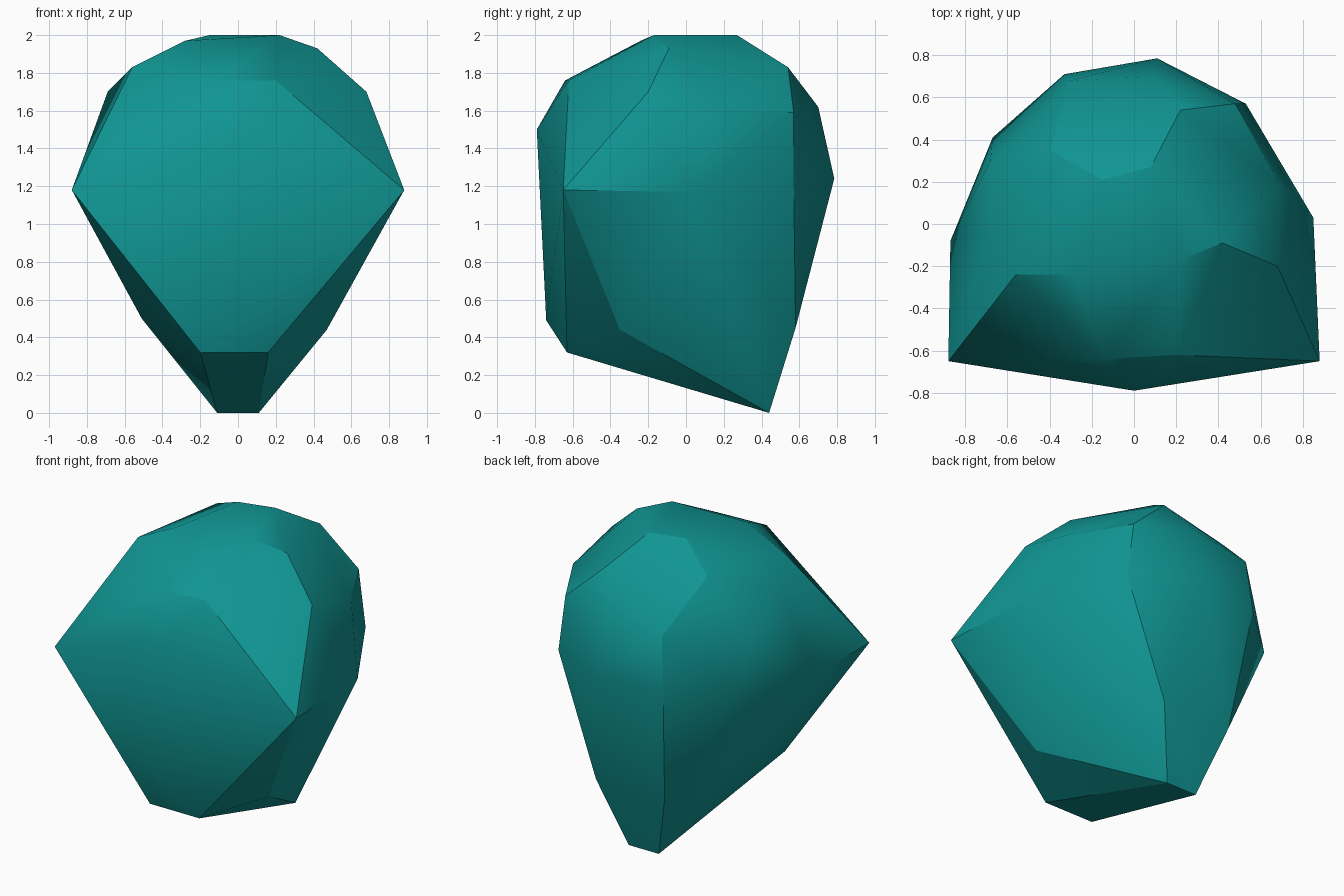
import bpy
import bmesh
import math
from mathutils import Vector


def make_material(name, colour):
    material = bpy.data.materials.new(name)
    material.use_nodes = True
    material.diffuse_color = colour
    shader = next(n for n in material.node_tree.nodes if n.type == 'BSDF_PRINCIPLED')
    shader.inputs["Base Color"].default_value = colour
    shader.inputs["Roughness"].default_value = 0.8
    return material


def mirrored(x, y, z):
    """Return a corner and its twin on the other side."""
    return [(x, y, z), (-x, y, z)]


def wrap_corners(name, corners, material):
    """Stretch a tight faceted skin over the chiselled corners."""
    bm = bmesh.new()
    for corner in corners:
        bm.verts.new(Vector(corner))
    hull = bmesh.ops.convex_hull(bm, input=list(bm.verts))
    # Drop corners that fall inside the skin
    buried = [v for v in bm.verts if not v.link_faces]
    bmesh.ops.delete(bm, geom=buried, context='VERTS')
    bmesh.ops.recalc_face_normals(bm, faces=list(bm.faces))
    mesh = bpy.data.meshes.new(name)
    bm.to_mesh(mesh)
    bm.free()
    mesh.materials.append(material)
    stone = bpy.data.objects.new(name, mesh)
    bpy.context.collection.objects.link(stone)
    return stone


default_cube = bpy.data.objects.get("Cube")
if default_cube:
    bpy.data.objects.remove(default_cube, do_unlink=True)

# Narrow foot and the chamfers rising from it
foot = mirrored(.11, .44, 0) + mirrored(.25, .58, .45)
foot += [(-.2, -.63, .32), (.16, -.63, .32), (0, -.74, .49),
         (.47, -.35, .44), (-.51, -.3, .5)]

# Widest girdle, from the front corners round to the back
girdle = mirrored(.88, -.65, 1.18)
girdle += [(.85, .03, 1.17), (-.87, -.08, 1.17), (.53, .57, 1.22),
           (.11, .785, 1.24), (-.33, .71, 1.23), (-.67, .41, 1.2)]

# Shoulder facets
shoulder = [(0, -.79, 1.5), (-.14, -.64, 1.76), (.2, -.62, 1.76),
            (.68, -.2, 1.7), (.69, .19, 1.6), (.48, .57, 1.59),
            (.1, .7, 1.62), (-.3, .68, 1.57), (-.68, .3, 1.54),
            (-.69, -.03, 1.7)]

# Rounded crown
crown = [(-.56, -.24, 1.83), (-.28, -.24, 1.97), (.22, -.17, 2),
         (.42, -.09, 1.93), (.08, .27, 2), (-.15, .21, 2),
         (.22, .54, 1.83), (-.4, .35, 1.87)]

teal = make_material("teal", (.005, .3, .29, 1))
stone = wrap_corners("faceted_stone", foot + girdle + shoulder + crown, teal)

# Soft crown with crisp ridges below
bpy.ops.object.select_all(action='DESELECT')
stone.select_set(True)
bpy.context.view_layer.objects.active = stone
bpy.ops.object.shade_smooth_by_angle(angle=math.radians(30))
